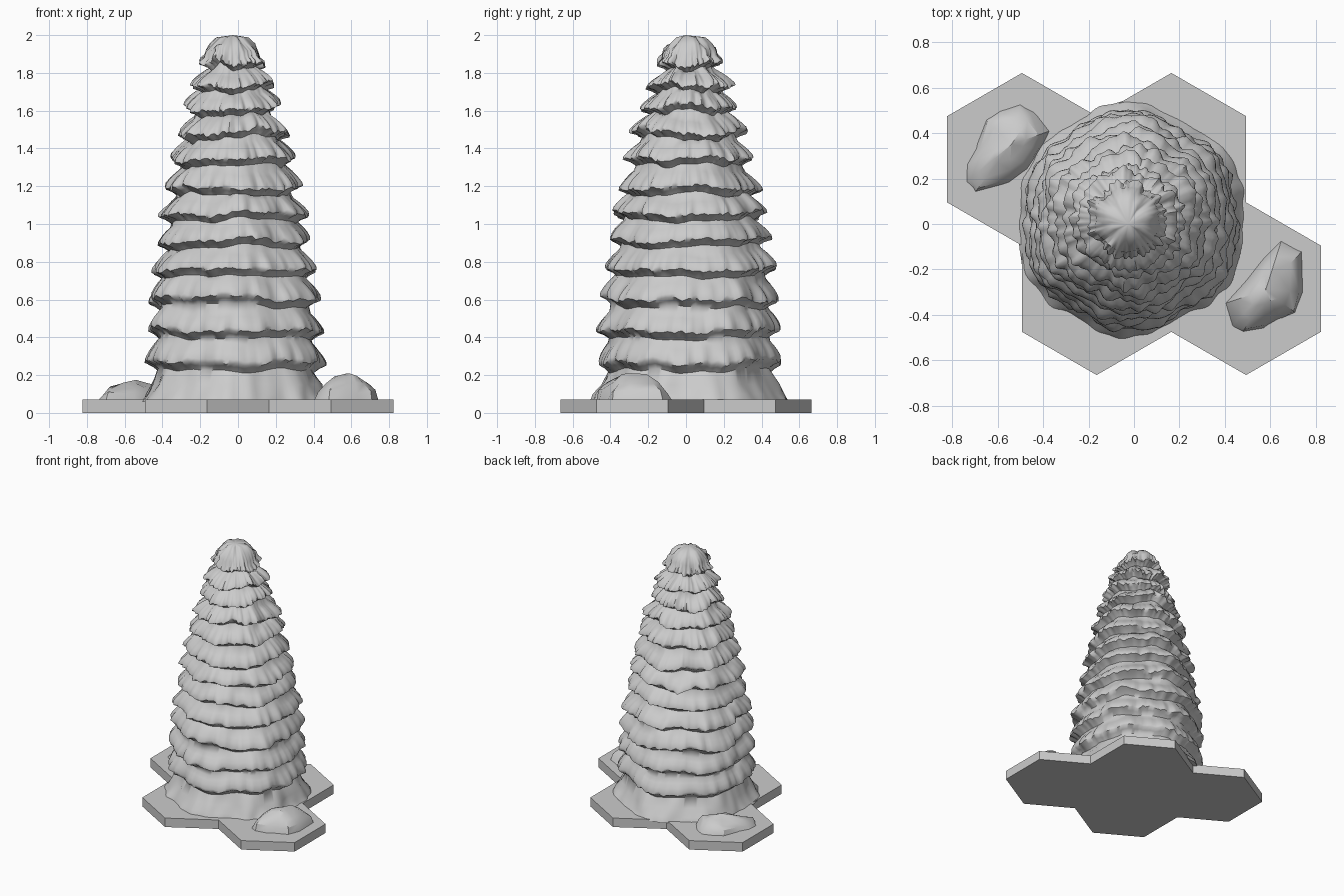
import bpy, bmesh, random
from math import sin, cos, pi, radians, sqrt
from mathutils import Vector, noise

if "Cube" in bpy.data.objects:
    bpy.data.objects.remove(bpy.data.objects["Cube"])

random.seed(4)


def make_object(name, bm, angle=None):
    bmesh.ops.recalc_face_normals(bm, faces=bm.faces)
    me = bpy.data.meshes.new(name)
    bm.to_mesh(me)
    bm.free()
    ob = bpy.data.objects.new(name, me)
    bpy.context.collection.objects.link(ob)
    if angle is not None:
        bpy.ops.object.select_all(action='DESELECT')
        ob.select_set(True)
        bpy.context.view_layer.objects.active = ob
        bpy.ops.object.shade_smooth_by_angle(angle=radians(angle))
    return ob


def loft(bm, rings, top):
    """Skin closed rings of points, cap the bottom and close onto a top point."""
    vs = [[bm.verts.new(p) for p in r] for r in rings]
    n = len(vs[0])
    for a, b in zip(vs, vs[1:]):
        for i in range(n):
            j = (i + 1) % n
            bm.faces.new((a[i], a[j], b[j], b[i]))
    bm.faces.new(vs[0][::-1])
    t = bm.verts.new(top)
    for i in range(n):
        bm.faces.new((vs[-1][i], vs[-1][(i + 1) % n], t))


# Base: four merged hexagon tiles, traced as one outline (half, then point mirrored)
S = 0.329                       # half width of one tile
R = 2 * S / sqrt(3)             # tile radius
half = [(-2.5 * S, 1.25 * R), (-2.5 * S, 0.25 * R), (-1.5 * S, -0.25 * R),
        (-1.5 * S, -1.25 * R), (-0.5 * S, -1.75 * R), (0.5 * S, -1.25 * R),
        (1.5 * S, -1.75 * R)]
outline = half + [(-x, -y) for x, y in half]
bm = bmesh.new()
face = bm.faces.new([bm.verts.new((x, y, 0)) for x, y in outline])
ext = bmesh.ops.extrude_face_region(bm, geom=[face])
for v in ext['geom']:
    if isinstance(v, bmesh.types.BMVert):
        v.co.z = 0.07
make_object("hex_base", bm)

# Tree: drooping foliage tiers, (height, radius) of each tier's lower edge
tiers = [(.27, .475), (.44, .47), (.60, .46), (.76, .44), (.91, .41),
         (1.05, .39), (1.19, .36), (1.34, .33), (1.48, .295), (1.61, .25),
         (1.73, .22), (1.85, .17)]
COLS = 150


def nz(a, k, freq, seed):
    return noise.noise(Vector((cos(a) * freq, sin(a) * freq, k * 1.7 + seed)))


def tree_point(a, r, z):
    c = -0.012 - 0.01 * z
    r *= 1 + 0.025 * cos(6 * (a - pi / 2)) + 0.025 * nz(a, z, 1.2, 9)
    return (c + r * cos(a), 0.018 + r * sin(a), z)


angles = [2 * pi * i / COLS for i in range(COLS)]
rings = []
for z, r in ((.06, .51), (.10, .485), (.15, .455)):
    rings.append([tree_point(a, r + .03 * nz(a, z * 9, 5, 2), z) for a in angles])
for k, (z, r) in enumerate(tiers):
    zn, rn = tiers[k + 1] if k + 1 < len(tiers) else (1.96, .13)
    gap = zn - z
    # rows: height share, radius blend to next tier, inset, edge noise strength
    rows = [(-.24, 0, -.055, .15), (-.10, 0, -.03, .6), (0, 0, 0, 1),
            (.12, .1, .0, .9), (.30, .3, -.012, .65), (.48, .5, -.03, .4),
            (.64, .7, -.05, .2)]
    if k == len(tiers) - 1:
        rows = rows[:-2] + [(.6, .5, -.01, .3)]
    for h, m, inset, s in rows:
        ring = []
        for a in angles:
            scallop = .022 * nz(a, k, 3.5, 0) + .026 * nz(a, k, 9, 5)
            wave = .035 * nz(a, k * .35, 1.3, 20) + .022 * nz(a, k, 3, 30)
            serrate = .018 * nz(a, k, 14, 40) * s
            ring.append(tree_point(a, r + (rn - r) * m + inset + scallop * s,
                                   z + gap * h + wave + serrate))
        rings.append(ring)
for z, r in ((1.955, .105), (1.988, .07)):
    rings.append([tree_point(a, r + .03 * nz(a, z, 2.5, 3), z) for a in angles])
bm = bmesh.new()
loft(bm, rings, (-.025, .0, 2.0))
make_object("tree_foliage", bm, 60)


# Rocks: craggy mounds lofted from a footprint up to a peak
def rock(name, foot, peak, heights):
    bm = bmesh.new()
    p = Vector(peak)
    rings = []
    for s, h in zip((1, .9, .68, .38), heights):
        ring = []
        for x, y in foot:
            q = p.lerp(Vector((x, y, 0)), s * random.uniform(.95, 1.05) if s < 1 else 1)
            q.z = .06 if s == 1 else h + random.uniform(-.014, .014)
            ring.append(q)
        rings.append(ring)
    loft(bm, rings, peak)
    make_object(name, bm, 35)


rock("rock_left",
     [(-.745, .18), (-.74, .26), (-.70, .33), (-.65, .46), (-.59, .50), (-.50, .53),
      (-.44, .50), (-.37, .41), (-.41, .33), (-.47, .24), (-.55, .18), (-.70, .14)],
     (-.54, .35, .175), (.06, .10, .135, .155))
rock("rock_right",
     [(.40, -.35), (.43, -.45), (.48, -.475), (.57, -.46), (.64, -.42), (.71, -.39),
      (.745, -.30), (.74, -.12), (.65, -.07), (.57, -.15), (.50, -.24)],
     (.58, -.29, .21), (.06, .11, .165, .195))
